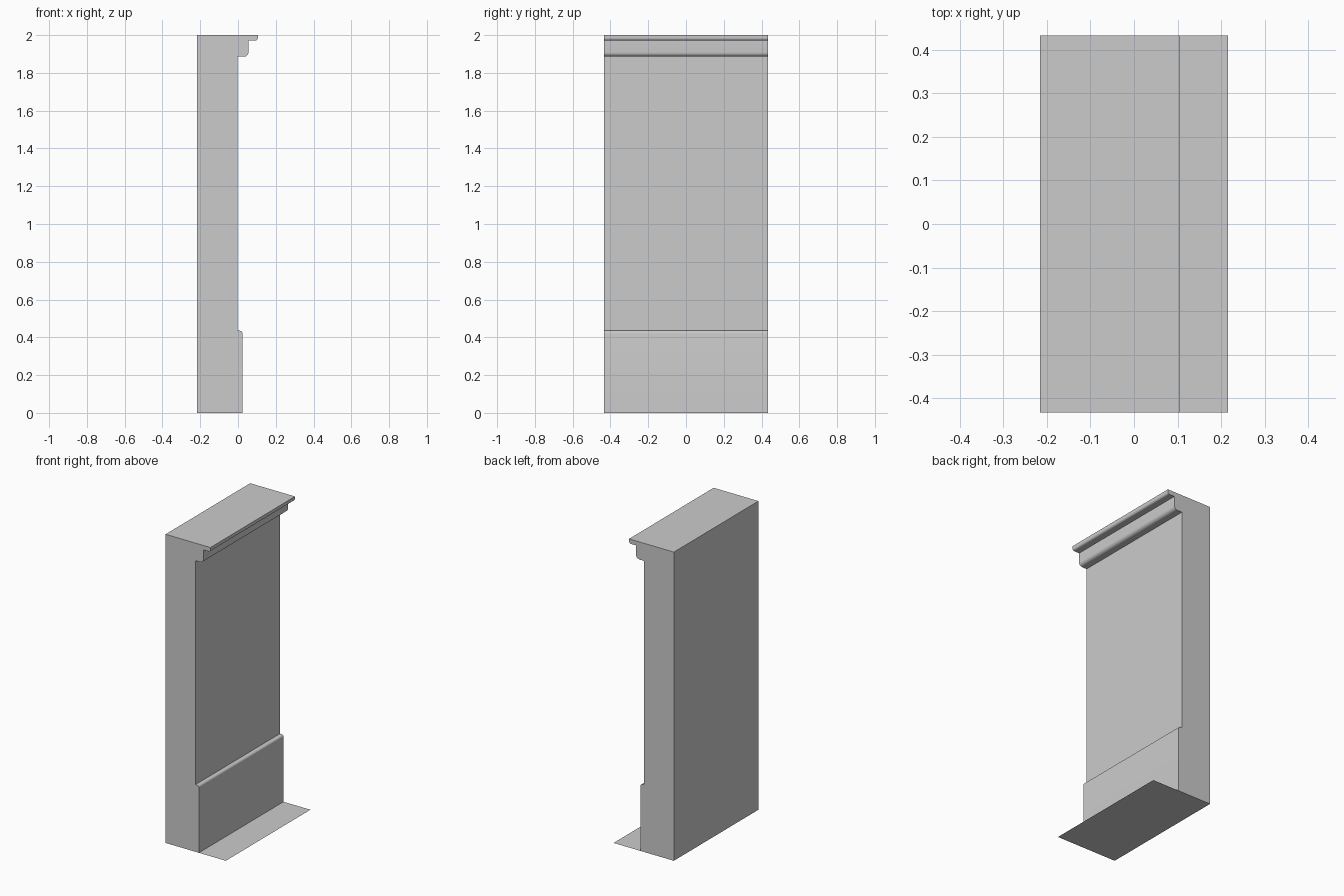
import bpy, bmesh
from math import cos, sin, radians

if "Cube" in bpy.data.objects:
    bpy.data.objects.remove(bpy.data.objects["Cube"])

HALF_DEPTH = 0.433
BACK = -0.216


def arc(cx, cz, r, a0, a1, steps=6):
    """Points of a rounded moulding corner in the x-z plane."""
    angles = [radians(a0 + (a1 - a0) * i / steps) for i in range(steps + 1)]
    return [(cx + r * cos(a), cz + r * sin(a)) for a in angles]


def make_object(name, bm):
    bmesh.ops.recalc_face_normals(bm, faces=bm.faces)
    mesh = bpy.data.meshes.new(name)
    bm.to_mesh(mesh)
    bm.free()
    obj = bpy.data.objects.new(name, mesh)
    bpy.context.collection.objects.link(obj)
    return obj


# Wall section: skirting at the bottom, two-step cornice at the top
profile = [(BACK, 0), (0.023, 0)]
profile += arc(0.009, 0.421, 0.014, 0, 90)        # skirting top edge
profile += [(-0.002, 0.435), (-0.002, 1.886)]     # flat wall face
profile += arc(0.032, 1.909, 0.023, -90, 0)       # lower cornice step
profile += [(0.055, 1.971)]
profile += arc(0.091, 1.985, 0.014, -90, 0)       # upper cornice lip
profile += [(0.105, 2.0), (BACK, 2.0)]

bm = bmesh.new()
section = bm.faces.new([bm.verts.new((x, -HALF_DEPTH, z)) for x, z in profile])
ext = bmesh.ops.extrude_face_region(bm, geom=[section], use_keep_orig=True)
moved = [v for v in ext["geom"] if isinstance(v, bmesh.types.BMVert)]
bmesh.ops.translate(bm, verts=moved, vec=(0, 2 * HALF_DEPTH, 0))
wall = make_object("wall_with_mouldings", bm)
bpy.context.view_layer.objects.active = wall
wall.select_set(True)
bpy.ops.object.shade_smooth_by_angle(angle=radians(30))

# Thin floor sheet under and in front of the wall
bm = bmesh.new()
corners = [(BACK, -HALF_DEPTH), (-BACK, -HALF_DEPTH), (-BACK, HALF_DEPTH), (BACK, HALF_DEPTH)]
bm.faces.new([bm.verts.new((x, y, 0)) for x, y in corners])
floor = make_object("floor", bm)
